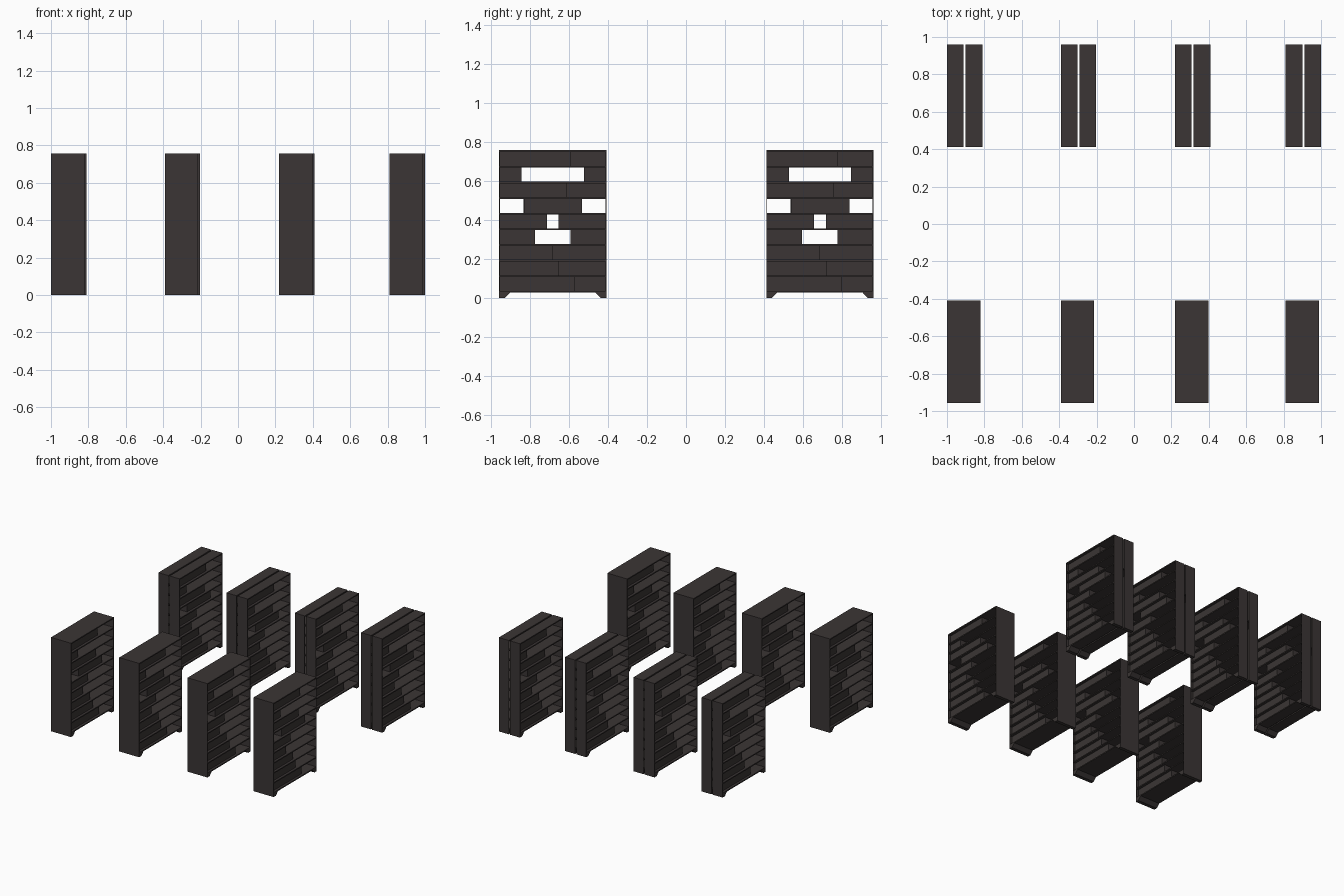
import bpy, bmesh, math
from mathutils import Matrix

if "Cube" in bpy.data.objects:
    bpy.data.objects.remove(bpy.data.objects["Cube"])

wood = bpy.data.materials.new("dark brown wood")
wood.diffuse_color = (0.043, 0.036, 0.035, 1)
wood.use_nodes = True
wood.node_tree.nodes["Principled BSDF"].inputs["Base Color"].default_value = wood.diffuse_color

L, H, D = 0.549, 0.758, 0.089        # length, height, depth of one bookcase
FOOT, BOARD, PANEL = 0.028, 0.009, 0.004
PITCH = (H - FOOT - BOARD) / 9
RECESS = 0.02                        # books sit behind the shelf edge
# filled span of each shelf, top to bottom, as fractions of the length
ROWS = [(0, .665), (0, .21), (0, .63), (.23, .775), (0, .445),
        (0, .335), (0, .50), (0, .56), (0, .705)]


def box(bm, x0, x1, y0, y1, z0, z1):
    m = Matrix.Translation(((x0 + x1) / 2, (y0 + y1) / 2, (z0 + z1) / 2)) \
        @ Matrix.Diagonal((x1 - x0, y1 - y0, z1 - z0, 1))
    bmesh.ops.create_cube(bm, size=1, matrix=m)


def to_mesh(bm, name):
    bmesh.ops.recalc_face_normals(bm, faces=bm.faces)
    me = bpy.data.meshes.new(name)
    bm.to_mesh(me)
    bm.free()
    me.materials.append(wood)
    return me


# frame: end panels, shelf boards and slanted feet
bm = bmesh.new()
h, d = L / 2, D / 2
for s in (-1, 1):
    a, b = sorted((s * h, s * (h - PANEL)))
    box(bm, -d, d, a, b, FOOT, H)
    foot = [(s * h, 0), (s * (h - 0.028), 0), (s * (h - 0.055), FOOT), (s * h, FOOT)]
    face = bm.faces.new([bm.verts.new((-d, y, z)) for y, z in foot])
    ext = bmesh.ops.extrude_face_region(bm, geom=[face])["geom"]
    bmesh.ops.translate(bm, vec=(D, 0, 0),
                        verts=[v for v in ext if isinstance(v, bmesh.types.BMVert)])
    bm.faces.new([v for v in face.verts]) if not face.is_valid else None
for k in range(10):
    z = FOOT + k * PITCH
    box(bm, -d, d, -h, h, z, z + BOARD)
frame_mesh = to_mesh(bm, "bookcase_frame")

# books: one solid block per shelf
bm = bmesh.new()
for i, (a, b) in enumerate(ROWS):
    z = FOOT + (8 - i) * PITCH + BOARD
    y0 = max(-h + a * L, -h + PANEL)
    box(bm, -d, d - RECESS, y0, -h + b * L, z, z + PITCH - BOARD)
books_mesh = to_mesh(bm, "book_rows")


def bookcase(x, y, turn):
    for name, me in (("bookcase_frame", frame_mesh), ("book_rows", books_mesh)):
        ob = bpy.data.objects.new(name, me)
        ob.location = (x, y, 0)
        ob.rotation_euler.z = turn
        bpy.context.collection.objects.link(ob)


# back-to-back pairs: touching in the front row, slightly apart in the back row
for x in (-1.0, -0.391, 0.219, 0.811):
    for y, gap in ((-0.683, 0), (0.686, 0.011)):
        bookcase(x + D / 2, y, math.pi)
        bookcase(x + D * 1.5 + gap, y, 0)
